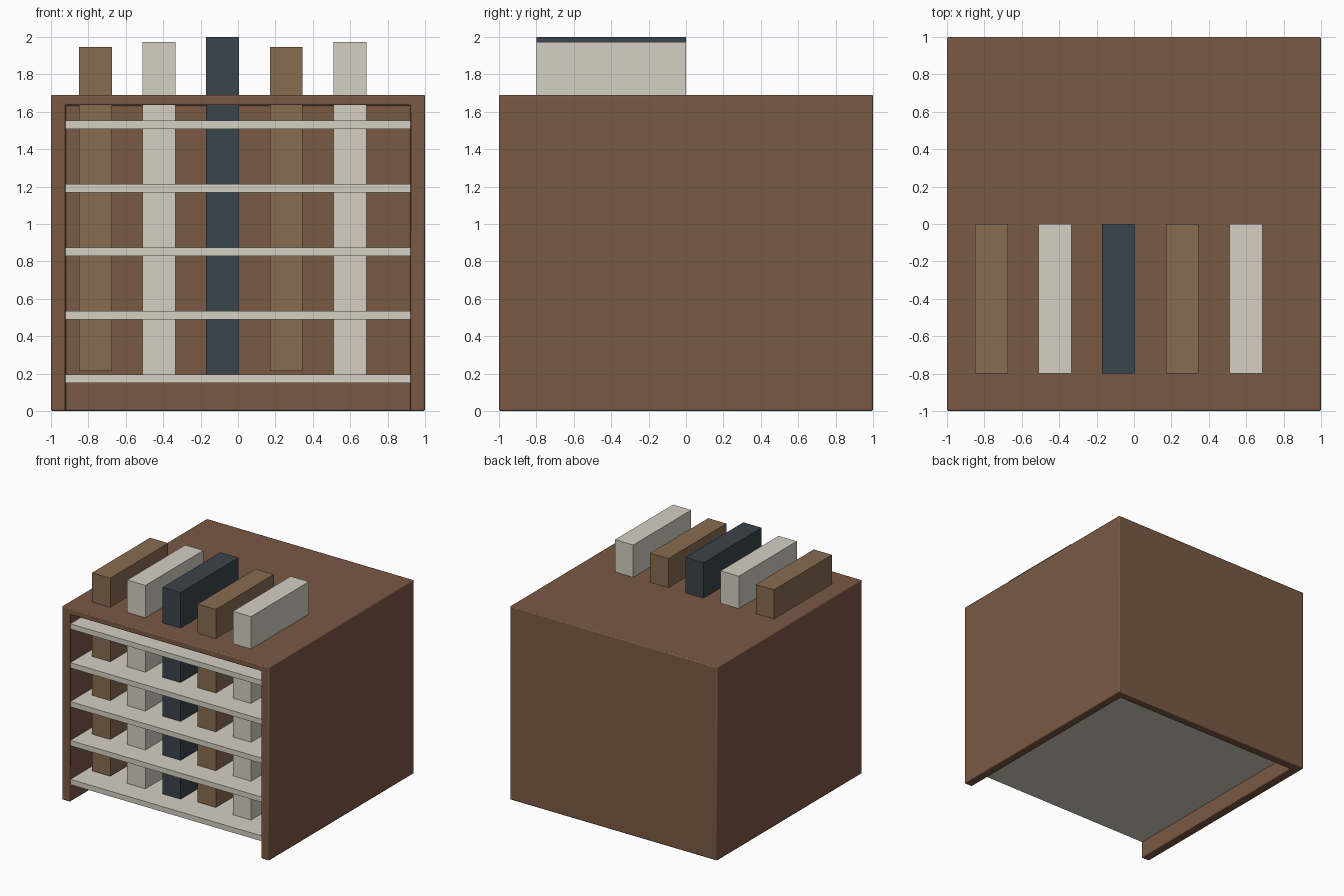
import bpy

if "Cube" in bpy.data.objects:
    bpy.data.objects.remove(bpy.data.objects["Cube"])


def material(name, rgb):
    m = bpy.data.materials.new(name)
    m.diffuse_color = (*rgb, 1)
    m.use_nodes = True
    m.node_tree.nodes["Principled BSDF"].inputs["Base Color"].default_value = m.diffuse_color
    return m


WOOD = material("brown_wood", (0.195, 0.1, 0.058))
CREAM = material("cream", (0.66, 0.63, 0.55))
TAN = material("tan", (0.25, 0.15, 0.083))
SLATE = material("slate", (0.042, 0.058, 0.072))


def box(name, lo, hi, mat=None):
    """Axis-aligned box between two corners."""
    bpy.ops.mesh.primitive_cube_add(
        size=1, location=[(a + b) / 2 for a, b in zip(lo, hi)])
    ob = bpy.context.object
    ob.name = name
    ob.scale = [b - a for a, b in zip(lo, hi)]
    bpy.ops.object.transform_apply(location=False, rotation=False, scale=True)
    if mat:
        ob.data.materials.append(mat)
    return ob


# Cabinet shell: block hollowed out, open at the front and underneath
hollow = box("hollow_cutter", (-0.923, -1.2, -0.2), (0.923, 0.923, 1.635))
hollow.hide_render = True
cabinet = box("cabinet_shell", (-1, -1, 0), (1, 1, 1.69), WOOD)
cut = cabinet.modifiers.new("hollow", 'BOOLEAN')
cut.operation = 'DIFFERENCE'
cut.solver = 'EXACT'
cut.object = hollow
bpy.ops.object.modifier_apply(modifier=cut.name)
bpy.data.objects.remove(hollow, do_unlink=True)

# Slightly softened cabinet edges
bevel = cabinet.modifiers.new("soft_edges", 'BEVEL')
bevel.width = 0.008
bevel.segments = 2
bpy.ops.object.shade_smooth_by_angle()

# Five evenly spaced shelves
for i in range(5):
    z = 0.173 + i * 0.3395
    box(f"shelf_{i + 1}", (-0.923, -0.995, z - 0.023), (0.923, 0.923, z + 0.023), CREAM)

# Upright slabs passing through the shelves and the top, three repeating heights
styles = [(1.73, TAN), (1.785, CREAM), (1.84, SLATE)]
for i in range(5):
    height, mat = styles[i % 3]
    x = -0.762 + i * 0.34
    box(f"upright_slab_{i + 1}", (x - 0.088, -0.8, 1.08 - height / 2),
        (x + 0.088, 0, 1.08 + height / 2), mat)
